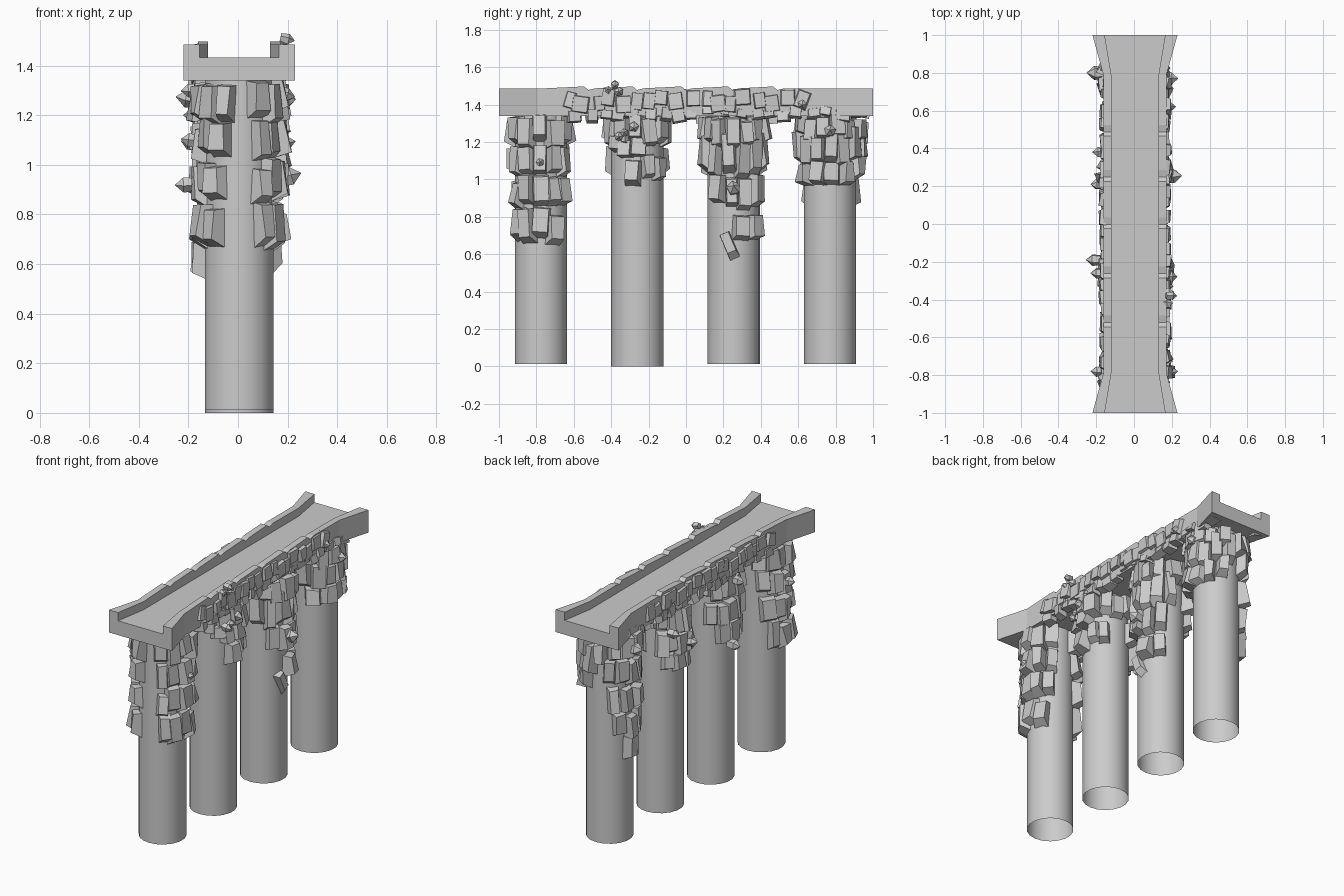
import bpy, bmesh, math, random
from mathutils import Vector, Matrix

if "Cube" in bpy.data.objects:
    bpy.data.objects.remove(bpy.data.objects["Cube"])

random.seed(11)
U = random.uniform
CX = 0.005


def finish(bm, name, smooth=False):
    bmesh.ops.recalc_face_normals(bm, faces=bm.faces)
    me = bpy.data.meshes.new(name)
    bm.to_mesh(me)
    bm.free()
    ob = bpy.data.objects.new(name, me)
    bpy.context.collection.objects.link(ob)
    if smooth:
        for p in me.polygons:
            p.use_smooth = True
    return ob


# Deck: channel section lofted along y, flared at both ends
def deck():
    stations = [(-1, .225, .16, 1.485), (-.79, .167, .125, 1.485)]
    for y in (-.51, -.25, .01, .26, .5):
        stations += [(y - .035, .167, .125, 1.497), (y - .012, .167, .125, 1.478),
                     (y + .025, .167, .125, 1.487)]
    stations += [(.79, .167, .125, 1.485), (1, .225, .16, 1.485)]
    bm = bmesh.new()
    rings = []
    for y, o, i, t in stations:
        sec = [(-o, 1.34), (o, 1.34), (o, t), (i, t), (i, 1.432), (-i, 1.432), (-i, t), (-o, t)]
        rings.append([bm.verts.new((CX + x, y, z)) for x, z in sec])
    for a, b in zip(rings, rings[1:]):
        for k in range(8):
            n = (k + 1) % 8
            bm.faces.new((a[k], a[n], b[n], b[k]))
    bm.faces.new(rings[0])
    bm.faces.new(rings[-1])
    finish(bm, "bridge_deck")


# Rock chunk: box tapering outward, with a sloped underside
def chunk(bm, pos, ang, w, h, d, tilt=0.0, cut=0.25):
    frame = (Matrix.Translation(pos) @ Matrix.Rotation(ang, 4, 'Z')
             @ Matrix.Rotation(tilt, 4, 'X'))
    s = U(.68, .9)
    sh = U(-.1, .1) * w
    pts = [(0, -w/2, -h/2), (0, w/2, -h/2), (0, w/2, h/2), (0, -w/2, h/2)]
    lo = -h/2 + h * cut * U(.6, 1.2)
    hi = h/2 - h * U(.0, .08)
    pts += [(d * U(.8, 1.1), sh - w/2*s, lo), (d * U(.8, 1.1), sh + w/2*s, lo),
            (d * U(.65, 1), sh + w/2*s, hi), (d * U(.65, 1), sh - w/2*s, hi)]
    v = [bm.verts.new(frame @ Vector(p)) for p in pts]
    for f in ((3, 2, 1, 0), (4, 5, 6, 7), (0, 1, 5, 4), (1, 2, 6, 5), (2, 3, 7, 6), (3, 0, 4, 7)):
        bm.faces.new([v[i] for i in f])


# Small pointed stone sticking out sideways
def spike(bm, pos, side, size):
    m = (Matrix.Translation(pos) @ Matrix.Rotation(side * math.pi/2 + U(-.3, .3), 4, 'Y')
         @ Matrix.Rotation(U(0, 1.5), 4, 'Z'))
    bmesh.ops.create_cone(bm, cap_ends=True, segments=5, radius1=size*.55, radius2=size*.65,
                          depth=size, matrix=m @ Matrix.Translation((0, 0, -size*.5)))
    bmesh.ops.create_cone(bm, cap_ends=True, segments=5, radius1=size*.65, radius2=0,
                          depth=size*.7, matrix=m @ Matrix.Translation((0, 0, size*.35)))


# Rock cladding: per pillar, a list of rows (centre z, height, first angle, last angle)
def cladding(name, side, pillar_y, rows):
    bm = bmesh.new()
    for z, h, a0, a1 in rows:
        n = max(1, round((a1 - a0) / 27))
        for k in range(n + 1):
            a = math.radians(a0 + (a1 - a0) * k / n + U(-4, 4))
            if side < 0:
                a = math.pi - a
            pos = Vector((CX + .118 * math.cos(a), pillar_y + .118 * math.sin(a), z + U(-.025, .02)))
            chunk(bm, pos, a, U(.068, .095), h * U(.9, 1.12), U(.065, .09), U(-.08, .08))
    finish(bm, name)


# Stones along the edge of the deck
def edge_stones(name, side):
    bm = bmesh.new()
    ang = 0 if side > 0 else math.pi
    y = -.62
    while y < .68:
        w = U(.06, .1)
        big = abs(y) > .5
        z = 1.425 + U(-.025, .02)
        chunk(bm, Vector((CX + side*.152, y, z)), ang, w, U(.075, .105), U(.03, .045),
              U(-.5, .5) if big else U(-.15, .15), .1)
        y += w * U(.8, 1.05)
    y = -.6
    while y < .95:
        chunk(bm, Vector((CX + side*.125, y, 1.355 + U(-.02, .015))), ang, U(.06, .09),
              U(.05, .08), U(.05, .065), U(-.2, .2), .2)
        y += U(.06, .1)
    finish(bm, name)


deck()
PY = (-.775, -.26, .255, .77)

# Open, hollow columns
for i, py in enumerate(PY):
    bm = bmesh.new()
    z0 = 0 if i == 1 else .012
    bmesh.ops.create_cone(bm, cap_ends=False, segments=18, radius1=.14, radius2=.14,
                          depth=1.36 - z0, matrix=Matrix.Translation((CX, py, (1.36 + z0)/2)))
    finish(bm, f"column_{i+1}", True)

R1, R2, R3, R4 = (1.26, .16), (1.1, .16), (.93, .16), (.75, .18)
right = [
    [(*R1, -58, 55), (*R2, -55, 52), (*R3, -55, 48), (*R4, -52, 30)],
    [(*R1, -60, 75), (1.05, .14, -5, 50), (1.17, .1, -45, 0)],
    [(*R1, -80, 75), (1.12, .22, -70, 70), (.93, .17, -35, 50), (.74, .15, 15, 48)],
    [(1.28, .13, -65, 65), (1.17, .18, -78, 78), (1.04, .14, -55, 65)],
]
left = [
    [(*R1, -70, 60), (*R2, -60, 50), (*R3, -55, 40), (*R4, -50, 25)],
    [(*R1, -70, 70), (*R2, -50, 60), (.98, .14, -25, 25)],
    [(*R1, -65, 75), (*R2, -55, 55), (.99, .12, -20, 40)],
    [(*R1, -65, 75), (*R2, -50, 55), (*R3, -45, 45), (.76, .17, -25, 30), (.6, .16, 0, 5)],
]
for i, py in enumerate(PY):
    cladding(f"right_rock_cladding_{i+1}", 1, py, right[i])
    cladding(f"left_rock_cladding_{i+1}", -1, py, left[i])
edge_stones("right_edge_stones", 1)
edge_stones("left_edge_stones", -1)

# Hanging loose stone and pointed stones
bm = bmesh.new()
chunk(bm, Vector((.125, .24, .635)), 0, .06, .17, .055, .4, .35)
finish(bm, "loose_stone")
bm = bmesh.new()
for x, y, z, s in ((.205, -.78, 1.09, .04), (.2, -.28, 1.28, .045), (.185, -.33, 1.25, .035),
                   (.18, -.36, 1.23, .04), (.205, -.38, 1.505, .035), (.185, -.36, 1.47, .04),
                   (.18, -.42, 1.475, .04), (.215, .255, .955, .06), (.2, .77, 1.26, .05),
                   (.195, .62, 1.4, .04),
                   (-.21, .8, 1.27, .06), (-.19, .38, 1.2, .045), (-.2, .21, 1.09, .045),
                   (-.22, -.19, .92, .05), (-.2, -.26, 1.3, .045), (-.2, -.78, 1.1, .045)):
    spike(bm, (x, y, z), 1 if x > 0 else -1, s)
finish(bm, "pointed_stones")
